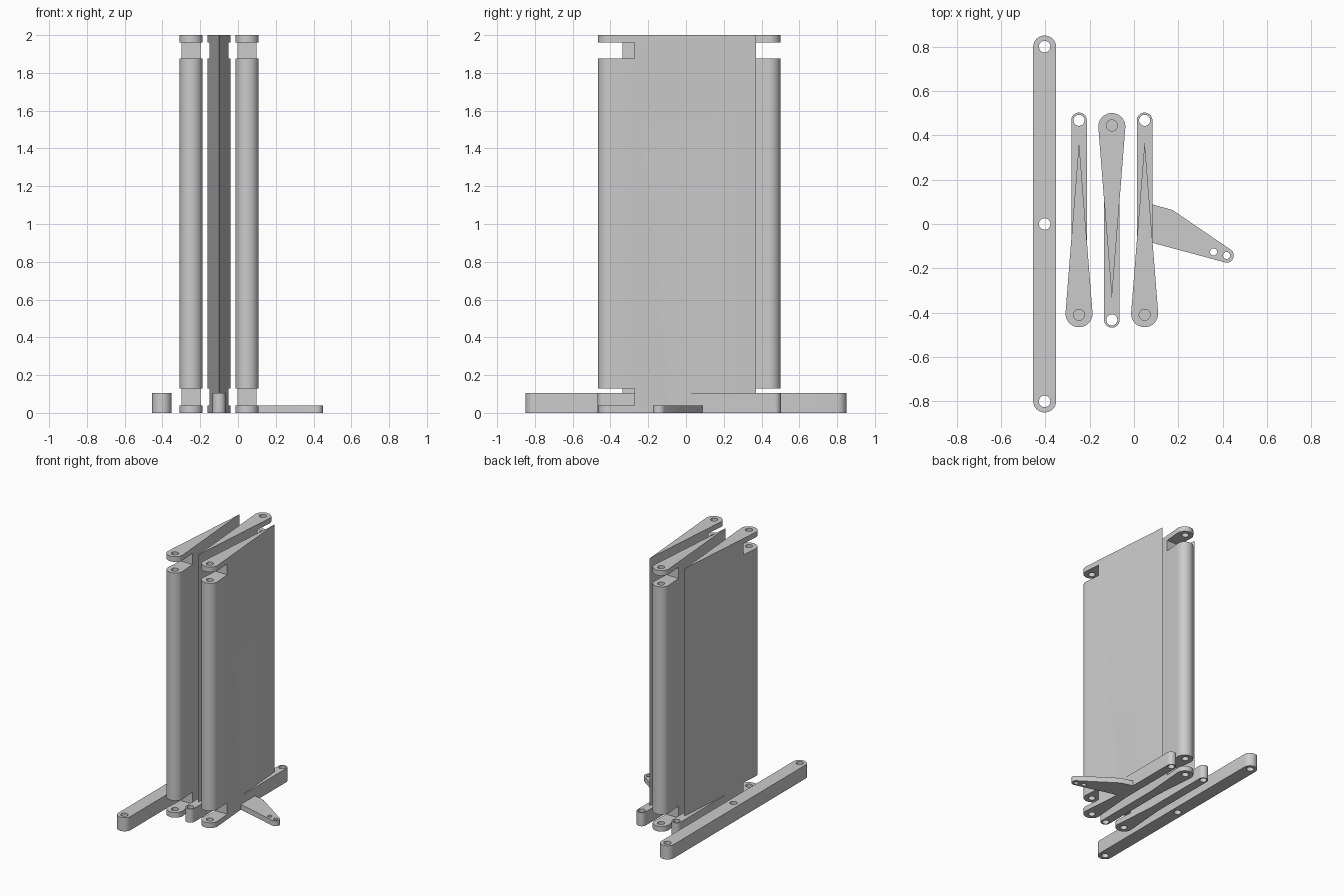
import bpy, bmesh, math
from mathutils import Vector

old = bpy.data.objects.get("Cube")
if old:
    bpy.data.objects.remove(old, do_unlink=True)

grey = bpy.data.materials.new("plain grey")
grey.use_nodes = True
colour = (0.6, 0.6, 0.6, 1)
grey.diffuse_color = colour
grey.node_tree.nodes["Principled BSDF"].inputs["Base Color"].default_value = colour


def arc(c, r, a0, a1, n=20):
    return [(c[0] + r * math.cos(a0 + (a1 - a0) * i / n),
             c[1] + r * math.sin(a0 + (a1 - a0) * i / n)) for i in range(n + 1)]


def hull(c1, r1, c2, r2):
    """Outline around two circles; a zero radius gives a sharp tip."""
    d = Vector(c2) - Vector(c1)
    t, b = math.atan2(d.y, d.x), math.acos((r1 - r2) / d.length)
    end = arc(c2, r2, t - b, t + b) if r2 else [c2]
    return arc(c1, r1, t + b, t + 2 * math.pi - b) + end


def prism(name, outline, z0, z1):
    bm = bmesh.new()
    face = bm.faces.new([bm.verts.new((x, y, z0)) for x, y in outline])
    up = bmesh.ops.extrude_face_region(bm, geom=[face])["geom"]
    bmesh.ops.translate(bm, vec=(0, 0, z1 - z0),
                        verts=[v for v in up if isinstance(v, bmesh.types.BMVert)])
    bmesh.ops.recalc_face_normals(bm, faces=bm.faces)
    me = bpy.data.meshes.new(name)
    bm.to_mesh(me)
    bm.free()
    me.materials.append(grey)
    ob = bpy.data.objects.new(name, me)
    bpy.context.collection.objects.link(ob)
    return ob


def combine(ob, tool, operation="DIFFERENCE"):
    """Apply a boolean and discard the tool."""
    mod = ob.modifiers.new("combine", "BOOLEAN")
    mod.operation, mod.object, mod.solver = operation, tool, "EXACT"
    deps = bpy.context.evaluated_depsgraph_get()
    me = bpy.data.meshes.new_from_object(ob.evaluated_get(deps))
    ob.modifiers.clear()
    ob.data = me
    bpy.data.objects.remove(tool, do_unlink=True)


def drill(ob, x, y, r, z0=-0.1, z1=0.3):
    combine(ob, prism("drill", arc((x, y), r, 0, 2 * math.pi, 32)[:-1], z0, z1))


def finish(ob):
    bpy.ops.object.select_all(action="DESELECT")
    ob.select_set(True)
    bpy.context.view_layer.objects.active = ob
    bpy.ops.object.shade_smooth_by_angle(angle=math.radians(30))


# Panel: wedge blade, notched hinge end, low arm past the sharp edge
MID = 0.0175
BAR_H, CAP = 0.105, 0.04


def panel(name, x, side):
    def at(d):
        return (x, MID + side * d)

    ob = prism(name, hull(at(-0.422), 0.061, at(0.353), 0), 0, 2)
    edge, out = at(-0.289)[1], at(-0.6)[1]
    box = [(x - 0.1, edge), (x + 0.1, edge), (x + 0.1, out), (x - 0.1, out)]
    for z0, z1 in ((CAP, 0.13), (1.875, 2 - CAP)):
        combine(ob, prism("notch", box, z0, z1))
    for z0, z1 in ((-0.1, 0.23), (1.775, 2.1)):
        drill(ob, *at(-0.427), 0.025, z0, z1)
    combine(ob, prism("arm", hull(at(-0.2), 0.035, at(0.45), 0.035), 0, BAR_H), "UNION")
    drill(ob, *at(0.45), 0.025)
    return ob


left_panel = panel("left_panel", 0.048, 1)
parts = [panel("right_panel", -0.248, 1), panel("middle_panel", -0.1, -1), left_panel]

# Control lever on the outer face of the left panel
tip = (0.418, -0.142)
outline = [(0.05, 0.097), (0.05, -0.076)] + arc(tip, 0.032, math.radians(-104), math.radians(55)) \
    + [(0.174, 0.063)]
lever = prism("lever", outline, 0, CAP)
for hx, hy in (tip, (0.359, -0.126)):
    drill(lever, hx, hy, 0.016)
combine(left_panel, lever, "UNION")

# Long link bar with three holes
bar_x = -0.403
link_bar = prism("link_bar", hull((bar_x, -0.798), 0.052, (bar_x, 0.798), 0.052), 0, BAR_H)
for y in (-0.8, 0, 0.8):
    drill(link_bar, bar_x, y, 0.026)

for ob in parts + [link_bar]:
    finish(ob)
